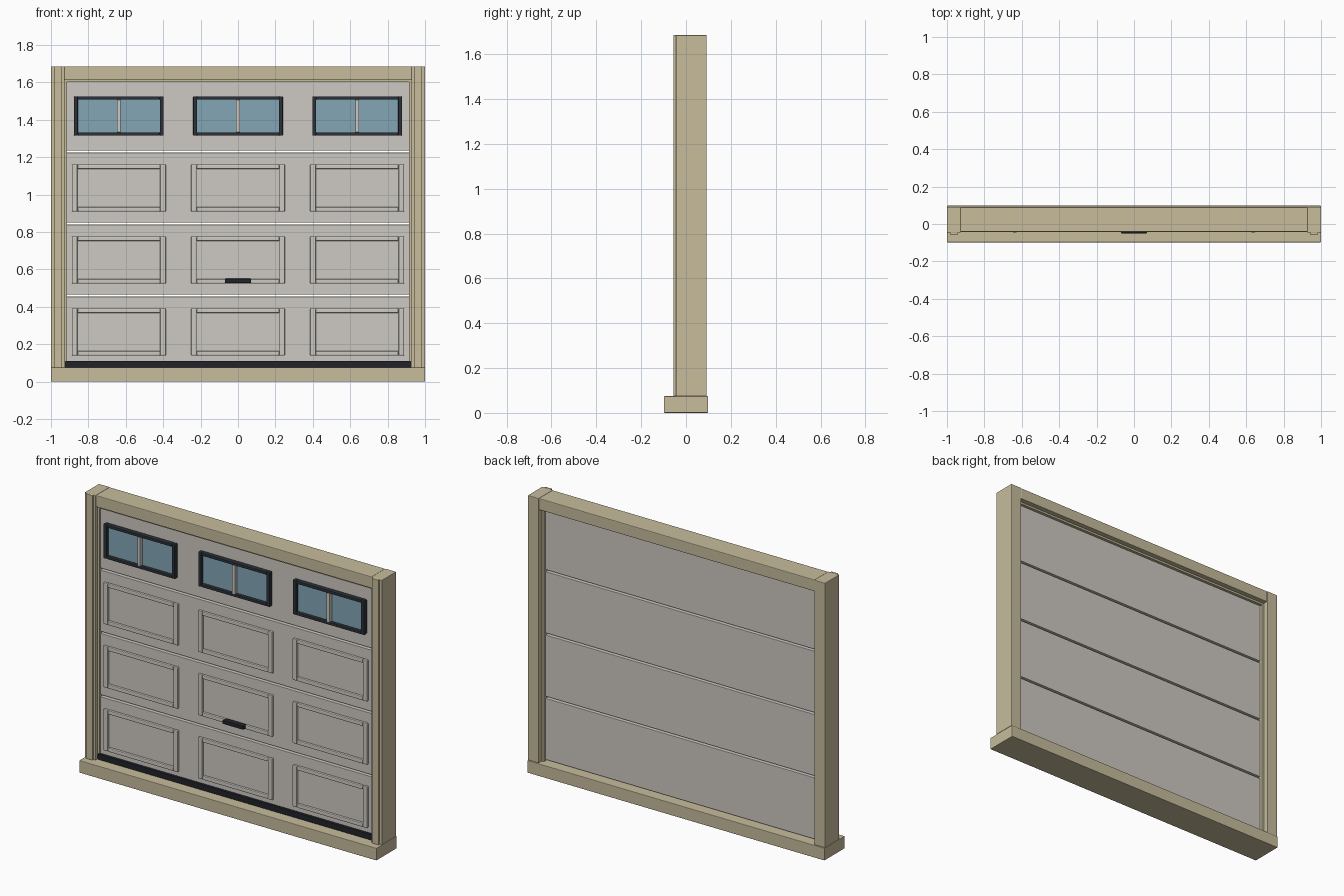
import bpy
import bmesh

cube = bpy.data.objects.get("Cube")
if cube:
    bpy.data.objects.remove(cube, do_unlink=True)


def material(name, rgb):
    """Flat colour from sRGB bytes, stored as linear values."""
    lin = [((c / 255 + 0.055) / 1.055) ** 2.4 for c in rgb] + [1]
    m = bpy.data.materials.new(name)
    m.use_nodes = True
    m.diffuse_color = lin
    m.node_tree.nodes["Principled BSDF"].inputs["Base Color"].default_value = lin
    return m


TAN = material("tan timber", (199, 188, 156))
PANEL = material("warm grey panel", (206, 202, 195))
FRAME = material("dark slate", (44, 49, 56))
GLASS = material("blue glass", (130, 166, 181))
BLACK = material("black rubber", (33, 35, 41))


def box(name, mat, x, y, z, bevel=0.0):
    """Box spanning the given (low, high) ranges, with an optional bevel."""
    bm = bmesh.new()
    bmesh.ops.create_cube(bm, size=1)
    for v in bm.verts:
        v.co = [r[0] if c < 0 else r[1] for c, r in zip(v.co, (x, y, z))]
    mesh = bpy.data.meshes.new(name)
    bm.to_mesh(mesh)
    bm.free()
    mesh.materials.append(mat)
    ob = bpy.data.objects.new(name, mesh)
    bpy.context.collection.objects.link(ob)
    if bevel:
        mod = ob.modifiers.new("Bevel", "BEVEL")
        mod.width = bevel
        mod.segments = 2
    return ob


def border(name, mat, x, z, y, w, h, bevel):
    """Four strips around a rectangle: full-height sides, rails between."""
    for side, sx in (("left", (x[1] - w, x[1])), ("right", (x[0], x[0] + w))):
        box(f"{name}_{side}", mat, sx, y, z, bevel)
    for end, sz in (("top", (z[1] - h, z[1])), ("bottom", (z[0], z[0] + h))):
        box(f"{name}_{end}", mat, (x[0] + w, x[1] - w), y, sz, bevel)


def mirrored(a, b, s):
    return tuple(sorted((a * s, b * s)))


# Surround: sill, header, jambs with raised trim, and stops
TOP, SILL = 1.685, 0.075
box("sill", TAN, (-1, 1), (-0.098, 0.098), (0, SILL), 0.003)
box("header", TAN, (-0.928, 0.928), (-0.042, 0.09), (1.615, TOP), 0.004)
box("header_stop", TAN, (-0.925, 0.925), (-0.025, 0.06), (1.603, 1.616))
for side, s in (("left", 1), ("right", -1)):
    box(f"{side}_jamb", TAN, mirrored(0.927, 1, s), (-0.045, 0.092), (SILL, TOP), 0.003)
    box(f"{side}_jamb_trim", TAN, mirrored(0.94, 0.985, s), (-0.056, -0.044), (SILL, TOP), 0.002)
    box(f"{side}_stop", TAN, mirrored(0.915, 0.928, s), (-0.025, 0.06), (SILL, 1.615))

# Door sections, separated by narrow open seams
FRONT, BACK, PITCH, SEAM = -0.015, 0.042, 0.385, 0.006
CENTRES = (-0.637, 0, 0.637)
for row in range(4):
    base = SILL + row * PITCH
    box(f"door_section_{row + 1}", PANEL, (-0.918, 0.918), (FRONT, BACK),
        (base + SEAM, base + PITCH - SEAM), 0.002)
    for col, cx in enumerate(CENTRES):
        tag = f"{row + 1}_{col + 1}"
        if row < 3:
            # Raised rectangular moulding
            border(f"panel_moulding_{tag}", PANEL, (cx - 0.251, cx + 0.251),
                   (base + 0.064, base + 0.316), (FRONT - 0.014, FRONT + 0.004),
                   0.03, 0.024, 0.005)
        else:
            # Glazed window with dark frame and centre bar
            border(f"window_frame_{tag}", FRAME, (cx - 0.24, cx + 0.24), (1.316, 1.524),
                   (-0.041, FRONT + 0.004), 0.021, 0.017, 0.003)
            box(f"window_glass_{tag}", GLASS, (cx - 0.222, cx + 0.222),
                (FRONT - 0.007, FRONT + 0.002), (1.33, 1.51))
            box(f"window_bar_{tag}", PANEL, (cx - 0.01, cx + 0.01),
                (-0.045, FRONT), (1.333, 1.507), 0.002)

# Hardware
box("bottom_seal", BLACK, (-0.925, 0.925), (-0.03, 0.03), (SILL, 0.11), 0.003)
box("pull_handle", BLACK, (-0.07, 0.07), (-0.05, FRONT), (0.527, 0.55), 0.004)
